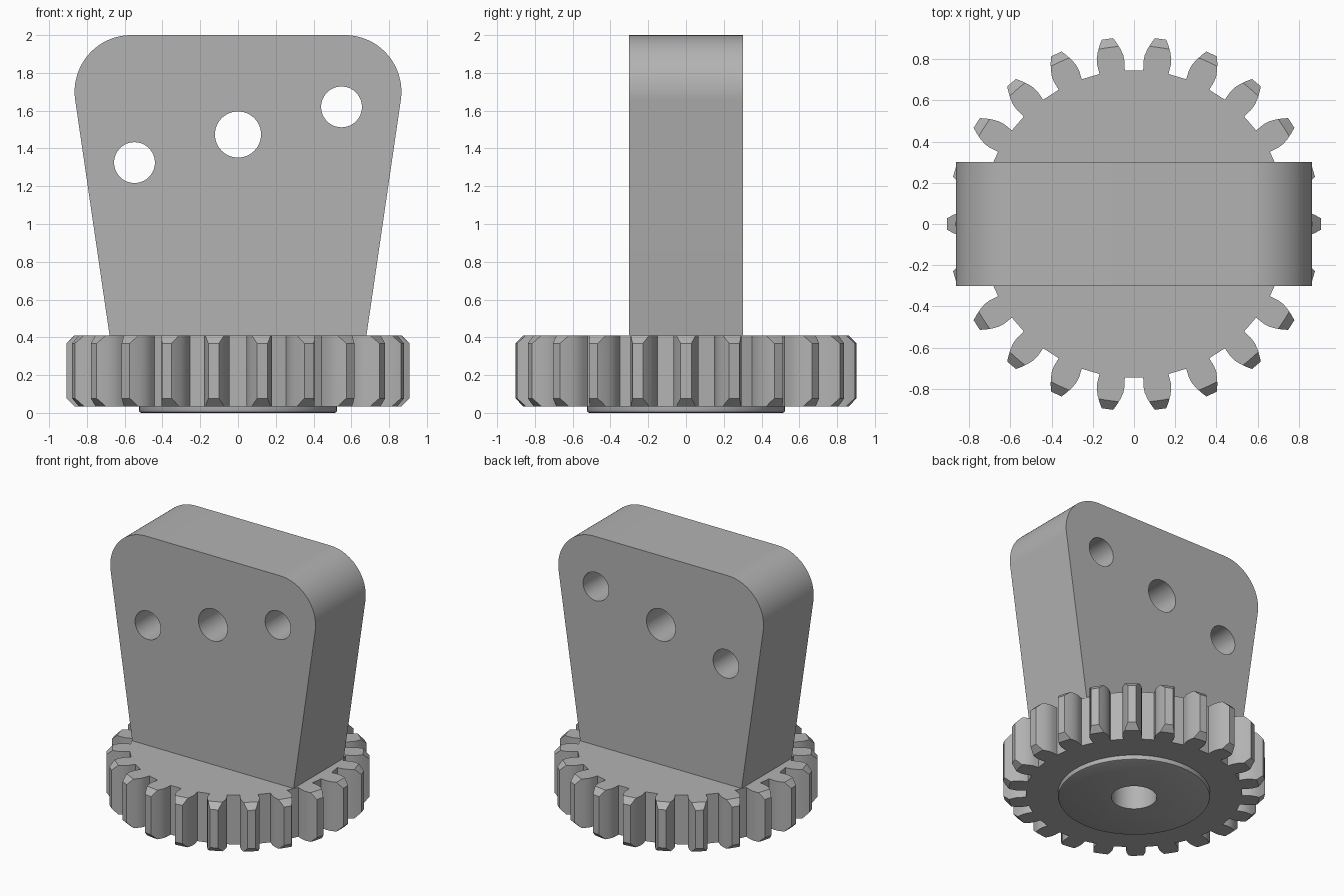
import bpy
import bmesh
from math import sin, cos, tan, pi, atan, radians
from mathutils import Matrix, Vector

cube = bpy.data.objects.get("Cube")
if cube:
    bpy.data.objects.remove(cube, do_unlink=True)

grey = bpy.data.materials.new("plain grey")
grey.use_nodes = True
colour = (0.45, 0.45, 0.45, 1)
grey.diffuse_color = colour
grey.node_tree.nodes["Principled BSDF"].inputs["Base Color"].default_value = colour

GEAR_LOW, GEAR_TOP = 0.035, 0.41
TEETH, TIP, CHAMFER = 22, 0.908, 0.042


def finish(name, bm):
    bmesh.ops.recalc_face_normals(bm, faces=bm.faces)
    mesh = bpy.data.meshes.new(name)
    bm.to_mesh(mesh)
    bm.free()
    mesh.materials.append(grey)
    obj = bpy.data.objects.new(name, mesh)
    bpy.context.collection.objects.link(obj)
    return obj


def prism(name, outline, start, depth):
    """Extrude a closed outline of 3D points along a vector."""
    bm = bmesh.new()
    face = bm.faces.new([bm.verts.new(Vector(p) + Vector(start)) for p in outline])
    new = bmesh.ops.extrude_face_region(bm, geom=[face])["geom"]
    bmesh.ops.translate(bm, verts=[g for g in new if isinstance(g, bmesh.types.BMVert)], vec=depth)
    return finish(name, bm)


def turned(name, profile, steps=96):
    """Solid of revolution about z, from (radius, height) points."""
    bm = bmesh.new()
    rings = [[bm.verts.new((r * cos(2 * pi * i / steps), r * sin(2 * pi * i / steps), z))
              for i in range(steps)] for r, z in profile]
    for low, high in zip(rings, rings[1:]):
        for i in range(steps):
            j = (i + 1) % steps
            bm.faces.new((low[i], low[j], high[j], high[i]))
    bm.faces.new(rings[0][::-1])
    bm.faces.new(rings[-1])
    return finish(name, bm)


def combine(obj, tool, operation):
    mod = obj.modifiers.new("combine", 'BOOLEAN')
    mod.operation, mod.object, mod.solver = operation, tool, 'EXACT'
    bpy.context.view_layer.objects.active = obj
    bpy.ops.object.modifier_apply(modifier=mod.name)
    bpy.data.objects.remove(tool, do_unlink=True)


# Gear: one tooth flank as (radius, half width), mirrored and repeated
flank = [(0.745, 0.062), (0.765, 0.064), (0.79, 0.067), (0.82, 0.065),
         (0.85, 0.056), (0.88, 0.043), (TIP, 0.028)]
tooth = [Vector((r, -w, 0)) for r, w in flank] + [Vector((r, w, 0)) for r, w in reversed(flank)]
outline = [Matrix.Rotation(2 * pi * i / TEETH, 3, 'Z') @ p for i in range(TEETH) for p in tooth]
gear = prism("gear", outline, (0, 0, GEAR_LOW), (0, 0, GEAR_TOP - GEAR_LOW))

# Chamfer the tooth tips above and below
margin = 0.01
blank = turned("gear_blank", [
    (TIP - CHAMFER - margin, GEAR_LOW - margin), (TIP + margin, GEAR_LOW + CHAMFER + margin),
    (TIP + margin, GEAR_TOP - CHAMFER - margin), (TIP - CHAMFER - margin, GEAR_TOP + margin)], 176)
combine(gear, blank, 'INTERSECT')

# Raised disc under the gear, with an eased lower edge
disc = turned("bottom_disc", [(0.512, 0), (0.521, 0.004), (0.525, 0.013), (0.525, GEAR_LOW)])

# Central bore through disc and gear
for part in (gear, disc):
    combine(part, turned("bore", [(0.157, -0.1), (0.157, 0.6)], 64), 'DIFFERENCE')

# Upright plate: sides lean outward, top corners rounded
foot, radius, lean = 0.68, 0.30, atan(0.146)
corner_x = foot + (2 - GEAR_TOP) * tan(lean)
centre_x = corner_x - radius / tan((pi / 2 - lean) / 2)
right = [(foot, GEAR_TOP)]
for i in range(25):
    a = -lean + (pi / 2 + lean) * i / 24
    right.append((centre_x + radius * cos(a), 2 - radius + radius * sin(a)))
side = right + [(-x, z) for x, z in reversed(right)]
plate = prism("upright_plate", [(x, 0, z) for x, z in side], (0, -0.302, 0), (0, 0.604, 0))

# Three round holes through the plate
for x, z, r in [(-0.548, 1.325, 0.108), (0, 1.474, 0.122), (0.548, 1.62, 0.108)]:
    ring = [(x + r * cos(2 * pi * i / 64), 0, z + r * sin(2 * pi * i / 64)) for i in range(64)]
    combine(plate, prism("hole", ring, (0, -0.5, 0), (0, 1, 0)), 'DIFFERENCE')

# Smooth the curved walls, keep the edges crisp
bpy.ops.object.select_all(action='DESELECT')
for part in (gear, disc, plate):
    part.select_set(True)
bpy.context.view_layer.objects.active = plate
bpy.ops.object.shade_smooth_by_angle(angle=radians(25))
